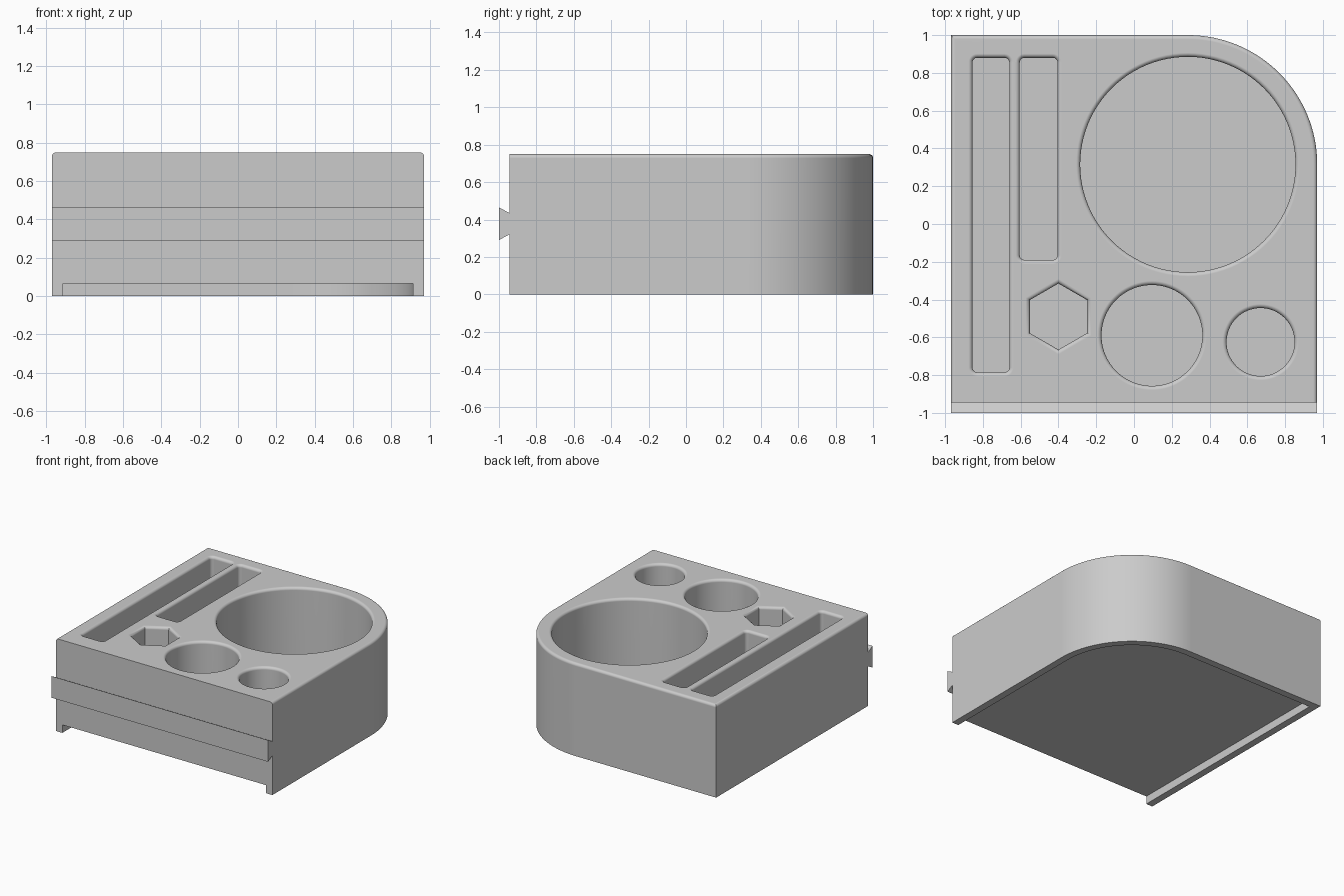
import bpy, bmesh, math

if "Cube" in bpy.data.objects:
    bpy.data.objects.remove(bpy.data.objects["Cube"])

TOP, FLOOR, FILLET = 0.75, 0.13, 0.022
FRONT = -0.945


def arc(cx, cy, r, a0, a1, n):
    return [(cx + r * math.cos(math.radians(a0 + (a1 - a0) * i / n)),
             cy + r * math.sin(math.radians(a0 + (a1 - a0) * i / n))) for i in range(n + 1)]


def body_outline(inset, front=FRONT):
    """Rectangle with one large rounded back right corner."""
    pts = [(-0.97 + inset, front), (0.97 - inset, front)]
    pts += arc(0.285, 0.315, 0.685 - inset, 0, 90, 32)
    return pts + [(-0.97 + inset, 1 - inset)]


def circle(cx, cy, r, n=96):
    return lambda o: arc(cx, cy, r + o, 0, 360, n)[:-1]


def hexagon(cx, cy, r):
    return lambda o: arc(cx, cy, r + o / math.cos(math.pi / 6), 30, 390, 6)[:-1]


def slot(x0, x1, y0, y1, r=0.025):
    def outline(o):
        pts = []
        for cx, cy, a in ((x1 - r, y1 - r, 0), (x0 + r, y1 - r, 90),
                          (x0 + r, y0 + r, 180), (x1 - r, y0 + r, 270)):
            pts += arc(cx, cy, r + o, a, a + 90, 6)
        return pts
    return outline


def loft(name, layers):
    """Closed solid through stacked outlines of equal point count."""
    bm = bmesh.new()
    rings = [[bm.verts.new(p) for p in layer] for layer in layers]
    n = len(rings[0])
    for a, b in zip(rings, rings[1:]):
        for i in range(n):
            j = (i + 1) % n
            bm.faces.new((a[i], a[j], b[j], b[i]))
    bm.faces.new(rings[0][::-1])
    bm.faces.new(rings[-1])
    bmesh.ops.recalc_face_normals(bm, faces=bm.faces)
    mesh = bpy.data.meshes.new(name)
    bm.to_mesh(mesh)
    bm.free()
    obj = bpy.data.objects.new(name, mesh)
    bpy.context.collection.objects.link(obj)
    return obj


def at(points, z):
    return [(x, y, z) for x, y in points]


def combine(target, other, operation):
    mod = target.modifiers.new("combine", 'BOOLEAN')
    mod.operation, mod.solver, mod.object = operation, 'EXACT', other
    bpy.context.view_layer.objects.active = target
    bpy.ops.object.modifier_apply(modifier=mod.name)
    bpy.data.objects.remove(other, do_unlink=True)


steps = [math.radians(90 * i / 5) for i in range(6)]

# block with a rounded top edge on the left, right and back
layers = [at(body_outline(0), 0)]
layers += [at(body_outline(FILLET * (1 - math.cos(t))), TOP - FILLET + FILLET * math.sin(t))
           for t in steps]
body = loft("organizer_block", layers)

# dovetail rail across the front
rail = [(-0.90, 0.32), (FRONT, 0.32), (-1.0, 0.29), (-1.0, 0.465), (FRONT, 0.435), (-0.90, 0.435)]
combine(body, loft("front_rail", [[(x, y, z) for y, z in rail] for x in (-0.97, 0.97)]), 'UNION')

# shallow underside recess, open at the front
combine(body, loft("underside_recess", [at(body_outline(0.058, -1.2), z) for z in (-0.1, 0.065)]),
        'DIFFERENCE')

# pockets with rounded lips
pockets = {
    "large_round_pocket": circle(0.285, 0.315, 0.57),
    "medium_round_pocket": circle(0.095, -0.59, 0.267),
    "small_round_pocket": circle(0.67, -0.625, 0.18, 64),
    "hex_pocket": hexagon(-0.4, -0.49, 0.175),
    "long_slot": slot(-0.855, -0.66, -0.785, 0.88),
    "short_slot": slot(-0.605, -0.405, -0.19, 0.88),
}
for name, outline in pockets.items():
    layers = [at(outline(0), FLOOR)]
    layers += [at(outline(FILLET * (1 - math.cos(t))), TOP - FILLET + FILLET * math.sin(t))
               for t in steps]
    layers.append(at(outline(FILLET), TOP + 0.1))
    combine(body, loft(name, layers), 'DIFFERENCE')

# plain grey finish, smooth curves and crisp edges
grey = bpy.data.materials.new("plain_grey")
grey.diffuse_color = (0.6, 0.6, 0.6, 1)
grey.use_nodes = True
grey.node_tree.nodes["Principled BSDF"].inputs["Base Color"].default_value = grey.diffuse_color
body.data.materials.clear()
body.data.materials.append(grey)
for poly in body.data.polygons:
    poly.material_index = 0
bpy.ops.object.select_all(action='DESELECT')
body.select_set(True)
bpy.context.view_layer.objects.active = body
bpy.ops.object.shade_smooth_by_angle(angle=math.radians(30))
weighted = body.modifiers.new("weighted_normals", 'WEIGHTED_NORMAL')
weighted.keep_sharp = True
